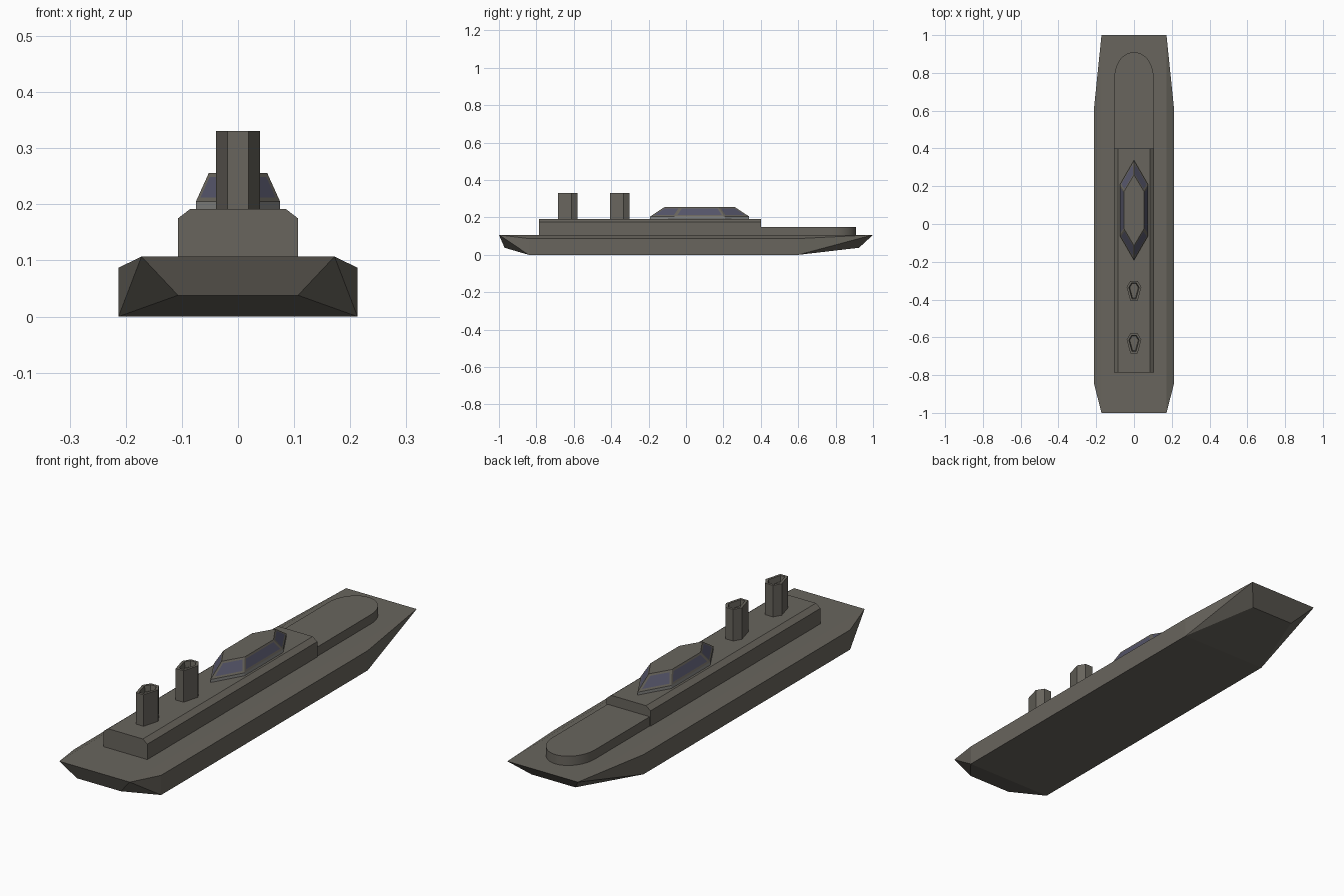
import bpy, bmesh, math

if "Cube" in bpy.data.objects:
    bpy.data.objects.remove(bpy.data.objects["Cube"])


def material(name, rgb):
    m = bpy.data.materials.new(name)
    m.diffuse_color = (*rgb, 1)
    m.use_nodes = True
    m.node_tree.nodes["Principled BSDF"].inputs["Base Color"].default_value = m.diffuse_color
    return m


PAINT = material("dark_grey_paint", (0.14, 0.13, 0.11))
PALE = material("pale_grey_trim", (0.27, 0.27, 0.26))
GLASS = material("window_glass", (0.09, 0.09, 0.14))


def finish(name, bm, mats=(PAINT,)):
    bmesh.ops.recalc_face_normals(bm, faces=bm.faces[:])
    me = bpy.data.meshes.new(name)
    bm.to_mesh(me)
    bm.free()
    for m in mats:
        me.materials.append(m)
    ob = bpy.data.objects.new(name, me)
    bpy.context.collection.objects.link(ob)
    return ob


def loft(bm, rings):
    """Closed solid through rings of equal length; returns side faces and top cap."""
    vs = [[bm.verts.new(p) for p in r] for r in rings]
    n = len(vs[0])
    sides = [[bm.faces.new((a[i], a[(i + 1) % n], b[(i + 1) % n], b[i]))
              for i in range(n)] for a, b in zip(vs, vs[1:])]
    bm.faces.new(vs[0][::-1])
    top = bm.faces.new(vs[-1])
    return sides, top


# Hull: convex faceted shell, mirrored corner points at stern and bow
bm = bmesh.new()
corners = [(0.172, -1, 0.107), (0.107, -0.97, 0.038), (0.213, -0.84, 0), (0.213, -0.84, 0.087),
           (0.172, 1, 0.107), (0.107, 0.925, 0.038), (0.213, 0.6, 0), (0.213, 0.6, 0.087)]
for s in (-1, 1):
    for x, y, z in corners:
        bm.verts.new((s * x, y, z))
bmesh.ops.convex_hull(bm, input=bm.verts[:])
bmesh.ops.dissolve_limit(bm, angle_limit=math.radians(0.5), verts=bm.verts[:], edges=bm.edges[:])
finish("hull", bm)

# Deckhouse: chamfered section running along the ship
bm = bmesh.new()
half = [(0.107, 0.105), (0.107, 0.175), (0.085, 0.192)]
section = half + [(-x, z) for x, z in reversed(half)]
loft(bm, [[(x, y, z) for x, z in section] for y in (-0.785, 0.4)])
finish("deckhouse", bm)

# Foredeck: low platform with a rounded forward end
bm = bmesh.new()
arc = [(0.103 * math.cos(math.pi * i / 24), 0.78 + 0.13 * math.sin(math.pi * i / 24))
       for i in range(25)]
outline = arc + [(-0.103, 0.395), (0.103, 0.395)]
loft(bm, [[(x, y, z) for x, y in outline] for z in (0.105, 0.148)])
foredeck = finish("foredeck", bm)
bpy.context.view_layer.objects.active = foredeck
foredeck.select_set(True)
bpy.ops.object.shade_smooth_by_angle(angle=math.radians(30))
foredeck.select_set(False)


# Bridge: elongated hexagon with sloping windowed walls
def hexagon(w, tip, shoulder, z, cy=0.073):
    return [(0, cy + tip, z), (-w, cy + shoulder, z), (-w, cy - shoulder, z),
            (0, cy - tip, z), (w, cy - shoulder, z), (w, cy + shoulder, z)]


bm = bmesh.new()
sides, top = loft(bm, [hexagon(0.075, 0.265, 0.135, 0.19), hexagon(0.075, 0.265, 0.135, 0.205),
                       hexagon(0.052, 0.187, 0.1, 0.256)])
for f in sides[0]:
    f.material_index = 1
bm.normal_update()
bmesh.ops.recalc_face_normals(bm, faces=bm.faces[:])
walls = sides[1]
bmesh.ops.inset_individual(bm, faces=walls, thickness=0.009, use_even_offset=True)
for f in walls:
    f.material_index = 2
finish("bridge", bm, (PAINT, PALE, GLASS))

# Funnels: two tapered six-sided stacks with recessed mouths
plan = [(0.019, 0.053), (0.039, 0.02), (0.019, -0.053),
        (-0.019, -0.053), (-0.039, 0.02), (-0.019, 0.053)]
for name, cy in (("forward_funnel", -0.354), ("aft_funnel", -0.632)):
    bm = bmesh.new()
    sides, top = loft(bm, [[(x, cy + y, z) for x, y in plan] for z in (0.19, 0.331)])
    bmesh.ops.recalc_face_normals(bm, faces=bm.faces[:])
    bmesh.ops.inset_region(bm, faces=[top], thickness=0.011, use_even_offset=True)
    bmesh.ops.inset_region(bm, faces=[top], thickness=0.004, depth=-0.025, use_even_offset=True)
    finish(name, bm)
